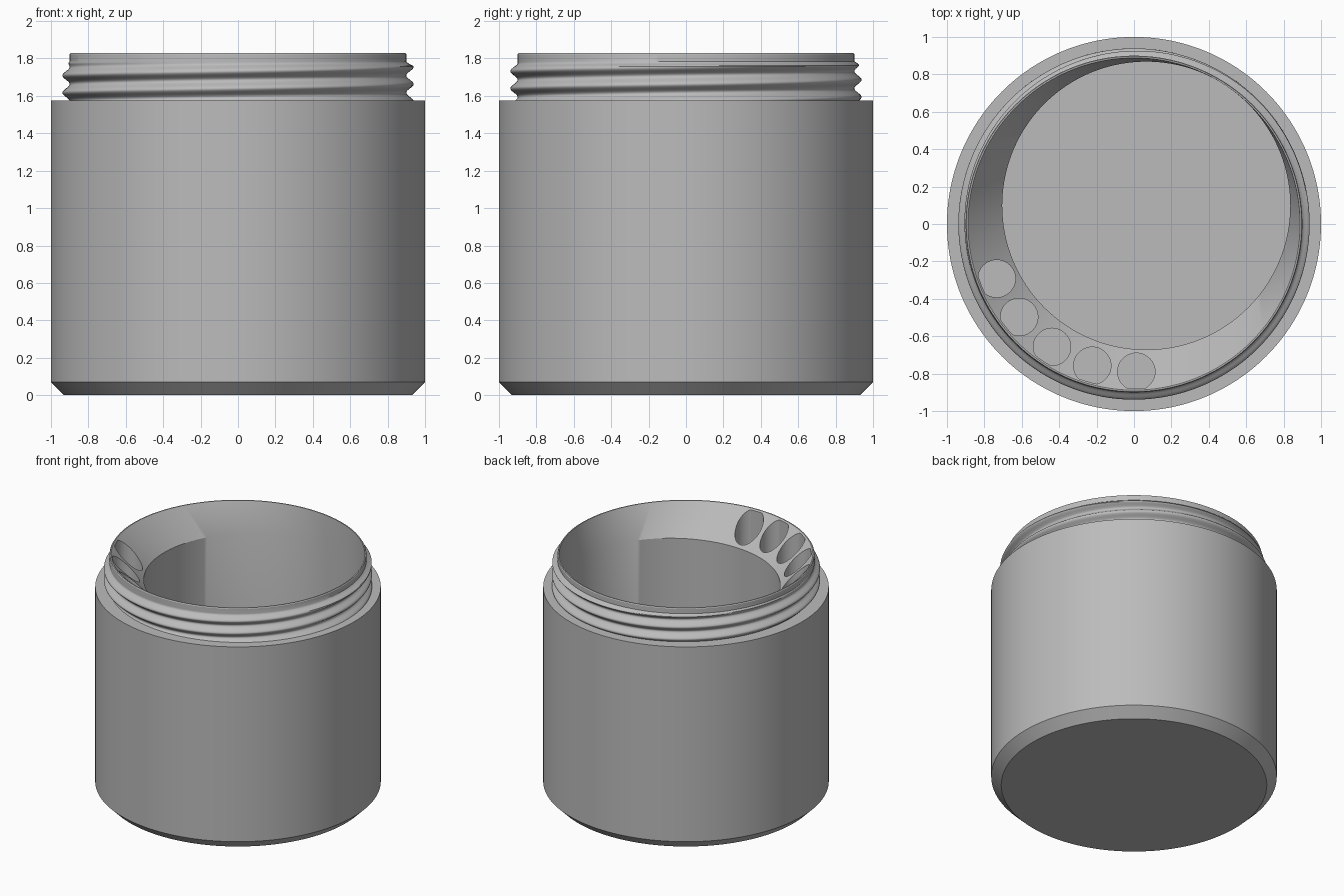
import bpy
import bmesh
import math
from mathutils import Vector

default = bpy.data.objects.get("Cube")
if default:
    bpy.data.objects.remove(default, do_unlink=True)

SEGMENTS = 192
TOP = 1.828          # rim height
SHOULDER = 1.575     # step where the neck begins
NECK = 0.90          # neck root radius
FLOOR = 0.12         # inside floor height
PITCH = 0.092        # thread pitch
HOLE_DIR = math.radians(236.3)
CAVITY = Vector((-math.cos(HOLE_DIR), -math.sin(HOLE_DIR))) * 0.118

grey = bpy.data.materials.new("plain grey")
grey.use_nodes = True
colour = (0.5, 0.5, 0.5, 1)
grey.diffuse_color = colour
grey.node_tree.nodes["Principled BSDF"].inputs["Base Color"].default_value = colour


def make_object(name, bm):
    bmesh.ops.recalc_face_normals(bm, faces=bm.faces)
    mesh = bpy.data.meshes.new(name)
    bm.to_mesh(mesh)
    bm.free()
    mesh.materials.append(grey)
    obj = bpy.data.objects.new(name, mesh)
    bpy.context.collection.objects.link(obj)
    return obj


def loft(bm, rings):
    """Skin a list of closed rings of points and cap both ends."""
    rows = [[bm.verts.new(p) for p in ring] for ring in rings]
    count = len(rows[0])
    for low, high in zip(rows, rows[1:]):
        for i in range(count):
            j = (i + 1) % count
            bm.faces.new((low[i], low[j], high[j], high[i]))
    bm.faces.new(rows[0])
    bm.faces.new(rows[-1])


def ring(radius, z, centre=(0, 0)):
    """Circle whose radius may be a number or a function of angle."""
    points = []
    for i in range(SEGMENTS):
        a = math.tau * i / SEGMENTS
        r = radius(a) if callable(radius) else radius
        points.append((centre[0] + r * math.cos(a), centre[1] + r * math.sin(a), z))
    return points


def thread_radius(z):
    """Rounded helical ridge, fading out below the rim."""
    fade = max(0, min(1, (1.785 - z) / 0.025))

    def radius(a):
        turn = (z - 1.617) / PITCH - (a - math.pi) / math.tau
        wave = 0.5 + 0.5 * math.cos(math.tau * turn)
        return NECK + 0.039 * fade * wave
    return radius


# Body, threaded neck, slanted mouth and off-centre cavity as one skin
rings = [ring(0.93, 0), ring(1, 0.07), ring(1, SHOULDER)]
STEPS = 36
for k in range(STEPS + 1):
    z = SHOULDER + 0.21 * k / STEPS
    rings.append(ring(thread_radius(z), z))
rings += [ring(NECK, TOP - 0.006), ring(NECK - 0.004, TOP), ring(0.888, TOP),
          ring(0.77, 1.61, CAVITY), ring(0.77, FLOOR, CAVITY)]
bm = bmesh.new()
loft(bm, rings)
jar = make_object("threaded_jar", bm)

# Five upright tube holes, flattened where they meet the neck wall
bm = bmesh.new()
for k in range(-2, 3):
    a = HOLE_DIR + math.radians(17.3) * k
    centre = Vector((math.cos(a), math.sin(a))) * 0.79
    outline = []
    for i in range(48):
        t = math.tau * i / 48
        p = centre + Vector((math.cos(t), math.sin(t))) * 0.1
        if p.length > 0.878:
            p = p.normalized() * 0.878
        outline.append(p)
    loft(bm, [[(p.x, p.y, z) for p in outline] for z in (FLOOR, 2)])
cutter = make_object("tube_hole_cutter", bm)

cut = jar.modifiers.new("tube holes", 'BOOLEAN')
cut.operation = 'DIFFERENCE'
cut.solver = 'EXACT'
cut.object = cutter
bpy.context.view_layer.objects.active = jar
jar.select_set(True)
bpy.ops.object.modifier_apply(modifier=cut.name)
bpy.data.objects.remove(cutter, do_unlink=True)

bpy.ops.object.select_all(action='DESELECT')
jar.select_set(True)
bpy.ops.object.shade_smooth_by_angle(angle=math.radians(30))
